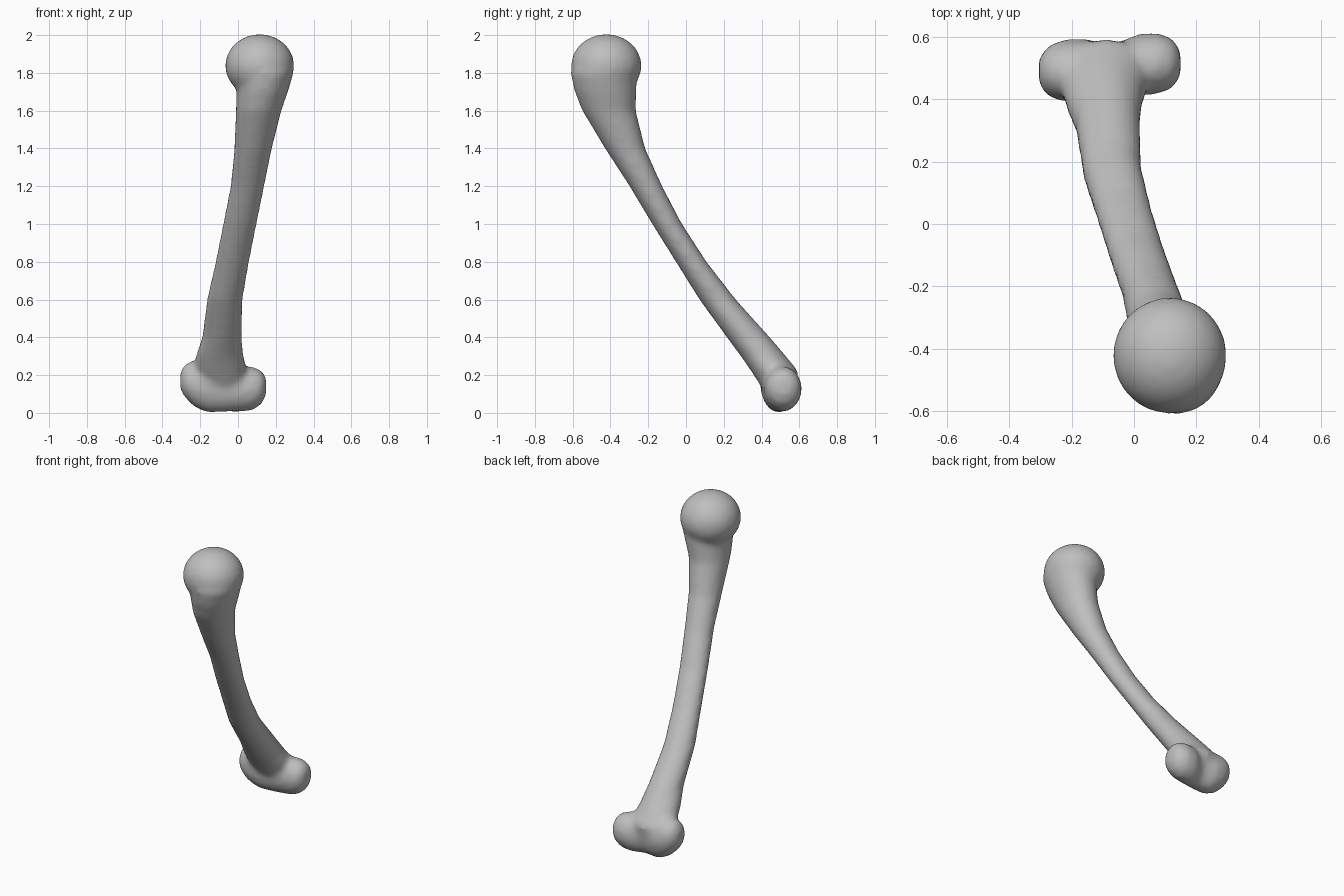
import bpy, bmesh
from math import sin, cos, tau
from mathutils import Matrix, Vector

cube = bpy.data.objects.get("Cube")
if cube:
    bpy.data.objects.remove(cube)

mat = bpy.data.materials.new("bone grey")
mat.use_nodes = True
grey = (0.52, 0.52, 0.52, 1)
mat.diffuse_color = grey
mat.node_tree.nodes["Principled BSDF"].inputs["Base Color"].default_value = grey

SIDES = 24
bm = bmesh.new()


def loft(sections):
    """Skin rings given as (centre, first radius vector, second radius vector)."""
    rings = []
    for centre, u, v in sections:
        rings.append([bm.verts.new(centre + u * cos(tau * i / SIDES) + v * sin(tau * i / SIDES))
                      for i in range(SIDES)])
    for a, b in zip(rings, rings[1:]):
        for i in range(SIDES):
            j = (i + 1) % SIDES
            bm.faces.new((a[i], a[j], b[j], b[i]))
    bm.faces.new(rings[0][::-1])
    bm.faces.new(rings[-1])


def level(z, x0, x1, y0, y1):
    """Horizontal section from its side limits."""
    return (Vector(((x0 + x1) / 2, (y0 + y1) / 2, z)),
            Vector(((x1 - x0) / 2, 0, 0)), Vector((0, (y1 - y0) / 2, 0)))


def upright(x, y, z, ry, rz):
    """Section across the lower joint."""
    return Vector((x, y, z)), Vector((0, ry, 0)), Vector((0, 0, rz))


# Curved shaft, widening at both ends
loft([level(*s) for s in (
    (0.12, -0.19, 0.04, 0.41, 0.58),
    (0.22, -0.235, 0.05, 0.345, 0.595),
    (0.30, -0.225, 0.03, 0.29, 0.53),
    (0.40, -0.19, 0.02, 0.215, 0.445),
    (0.60, -0.165, 0.025, 0.07, 0.265),
    (0.80, -0.12, 0.06, -0.055, 0.11),
    (1.00, -0.08, 0.10, -0.18, -0.02),
    (1.20, -0.04, 0.14, -0.30, -0.125),
    (1.40, -0.02, 0.18, -0.43, -0.215),
    (1.60, -0.012, 0.23, -0.55, -0.265),
    (1.70, -0.008, 0.265, -0.59, -0.262),
    (1.80, -0.01, 0.295, -0.612, -0.26),
    (1.88, 0.02, 0.27, -0.58, -0.29))])

# Spool-shaped lower joint with two lobes
loft([upright(*s) for s in (
    (-0.305, 0.49, 0.17, 0.04, 0.05),
    (-0.28, 0.49, 0.17, 0.08, 0.09),
    (-0.23, 0.492, 0.155, 0.10, 0.125),
    (-0.16, 0.495, 0.14, 0.10, 0.14),
    (-0.07, 0.49, 0.13, 0.085, 0.125),
    (0.02, 0.512, 0.125, 0.10, 0.12),
    (0.08, 0.515, 0.13, 0.098, 0.115),
    (0.125, 0.515, 0.135, 0.08, 0.09),
    (0.15, 0.515, 0.14, 0.04, 0.045))])

# Rounded head, overhanging the shaft at the back
bmesh.ops.create_uvsphere(
    bm, u_segments=32, v_segments=20, radius=1,
    matrix=Matrix.Translation((0.115, -0.422, 1.838)) @ Matrix.Diagonal((0.183, 0.187, 0.167, 1)))

bmesh.ops.recalc_face_normals(bm, faces=bm.faces)
mesh = bpy.data.meshes.new("bone")
bm.to_mesh(mesh)
bm.free()
mesh.materials.append(mat)
bone = bpy.data.objects.new("bone", mesh)
bpy.context.collection.objects.link(bone)

# Fuse the parts into one skin and soften the joins
fuse = bone.modifiers.new("fuse", 'REMESH')
fuse.mode = 'VOXEL'
fuse.voxel_size = 0.016
fuse.use_smooth_shade = True
soften = bone.modifiers.new("soften", 'SMOOTH')
soften.factor = 0.5
soften.iterations = 10
